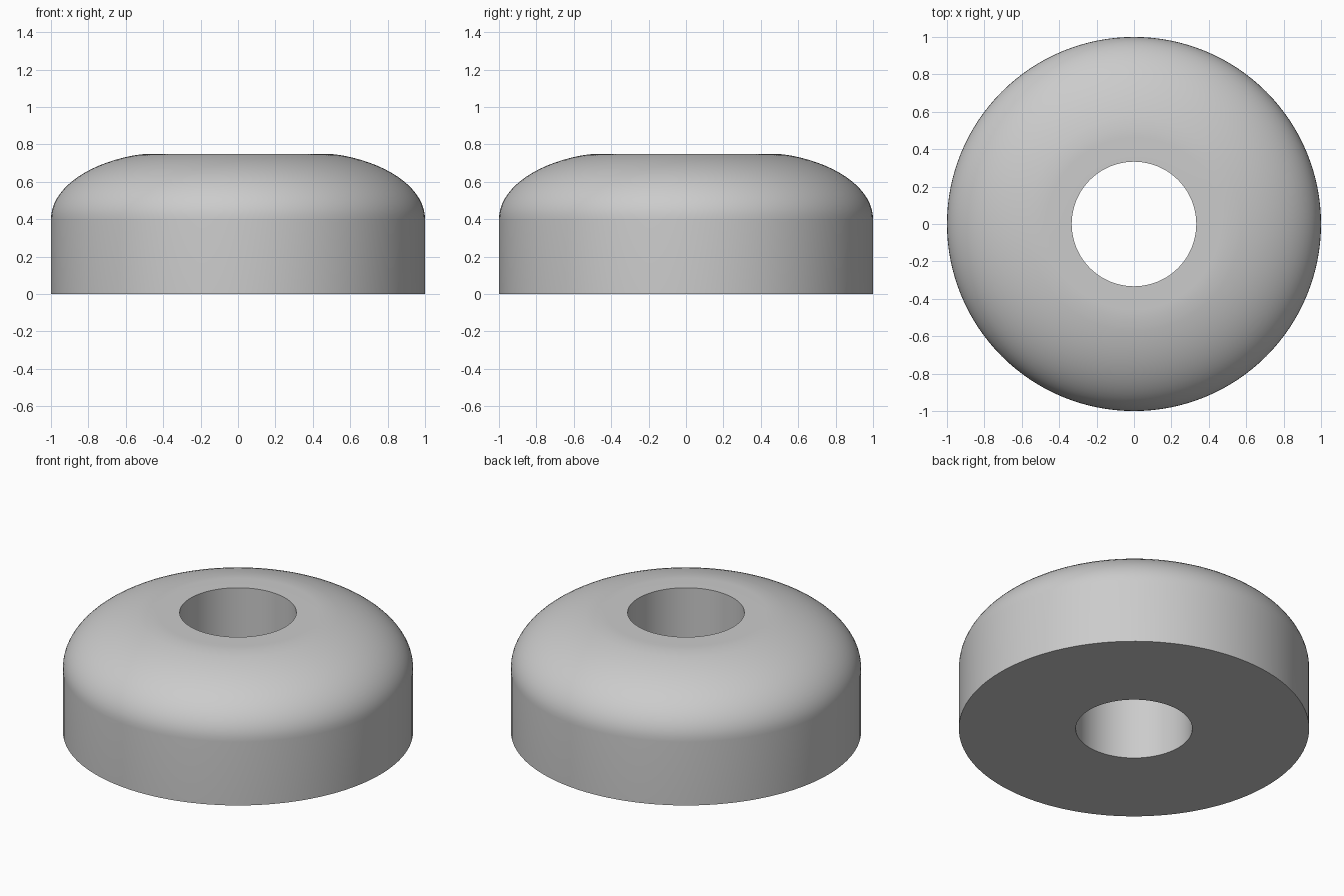
import bpy, bmesh, math

if "Cube" in bpy.data.objects:
    bpy.data.objects.remove(bpy.data.objects["Cube"], do_unlink=True)

SEGMENTS = 128
HOLE = 0.333      # bore radius
HEIGHT = 0.75
SHOULDER = 0.4    # top of the straight side wall

# Single grey material
grey = bpy.data.materials.new("plain grey")
grey.use_nodes = True
colour = (0.6, 0.6, 0.6, 1)
grey.diffuse_color = colour
grey.node_tree.nodes["Principled BSDF"].inputs["Base Color"].default_value = colour

# Half section: base, side wall, elliptical dome, soft blend into the flat top, bore
profile = [(HOLE, 0), (1, 0)]
end = math.acos(0.22 / 0.65)
for i in range(17):
    a = end * i / 16
    profile.append((0.35 + 0.65 * math.cos(a), SHOULDER + 0.36 * math.sin(a)))
start, bend, stop = profile[-1], (0.51, HEIGHT), (0.46, HEIGHT)
for i in range(1, 7):
    t = i / 6
    profile.append(tuple((1 - t) ** 2 * p + 2 * t * (1 - t) * q + t * t * r
                         for p, q, r in zip(start, bend, stop)))
profile.append((HOLE, HEIGHT))

# Revolve the section into a ring
bm = bmesh.new()
verts = [bm.verts.new((r, 0, z)) for r, z in profile]
edges = [bm.edges.new((v, verts[(i + 1) % len(verts)])) for i, v in enumerate(verts)]
bmesh.ops.spin(bm, geom=verts + edges, cent=(0, 0, 0), axis=(0, 0, 1),
               angle=math.tau, steps=SEGMENTS, use_merge=True)
bmesh.ops.remove_doubles(bm, verts=bm.verts, dist=0.0001)
bmesh.ops.recalc_face_normals(bm, faces=bm.faces)
mesh = bpy.data.meshes.new("domed_ring")
bm.to_mesh(mesh)
bm.free()

ring = bpy.data.objects.new("domed_ring", mesh)
bpy.context.collection.objects.link(ring)
mesh.materials.append(grey)
bpy.ops.object.select_all(action="DESELECT")
ring.select_set(True)
bpy.context.view_layer.objects.active = ring
bpy.ops.object.shade_smooth_by_angle(angle=math.radians(30))
